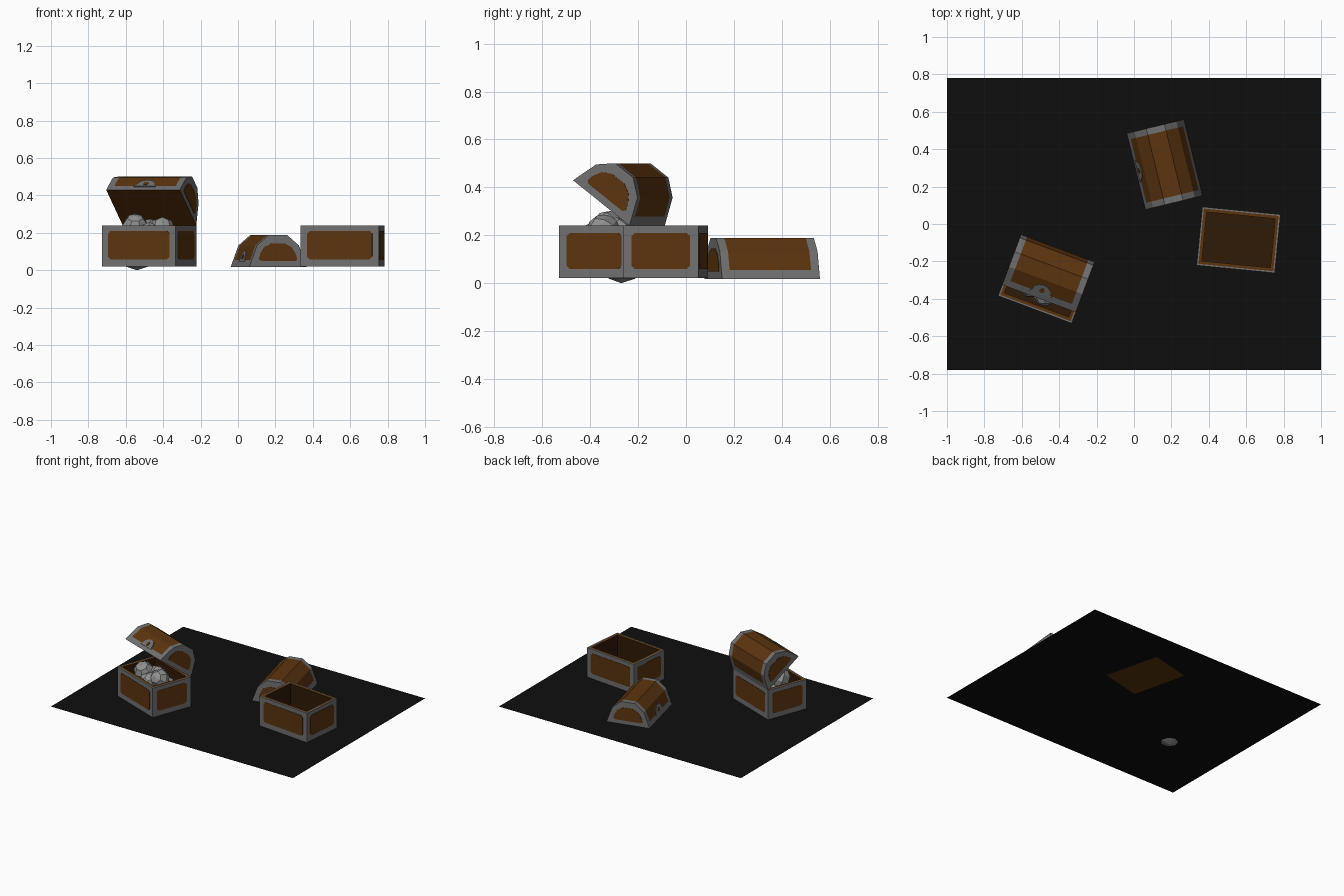
import bpy, bmesh, math
from mathutils import Matrix, Vector

if "Cube" in bpy.data.objects:
    bpy.data.objects.remove(bpy.data.objects["Cube"])


def material(name, rgb):
    m = bpy.data.materials.new(name)
    m.diffuse_color = (*rgb, 1)
    m.use_nodes = True
    m.node_tree.nodes["Principled BSDF"].inputs["Base Color"].default_value = m.diffuse_color
    return m


WOOD = material("brown_wood", (0.107, 0.035, 0.0045))
DARK = material("dark_wood", (0.030, 0.011, 0.002))
IRON = material("grey_iron", (0.165, 0.165, 0.165))
ROCK = material("pale_stone", (0.28, 0.28, 0.28))
FLOOR = material("black_ground", (0.0045, 0.0045, 0.0045))

W, D, H = 0.42, 0.315, 0.2195      # chest width, depth, base height
GROUND = 0.02
EDGE = 0.035                       # iron border width


def finish(name, bm, mats, mat):
    bmesh.ops.transform(bm, matrix=mat, verts=bm.verts)
    me = bpy.data.meshes.new(name)
    bm.to_mesh(me)
    bm.free()
    for m in mats:
        me.materials.append(m)
    ob = bpy.data.objects.new(name, me)
    bpy.context.collection.objects.link(ob)
    return ob


def plate(name, pts, mat, colour, thick=0.002):
    """Thin plate: 2D outline in local xy, raised along local z."""
    bm = bmesh.new()
    f = bm.faces.new([bm.verts.new((x, y, 0)) for x, y in pts])
    r = bmesh.ops.extrude_face_region(bm, geom=[f])
    bmesh.ops.translate(bm, vec=(0, 0, thick),
                        verts=[v for v in r["geom"] if isinstance(v, bmesh.types.BMVert)])
    bmesh.ops.recalc_face_normals(bm, faces=bm.faces)
    return finish(name, bm, [colour], mat)


def upright(origin, x_axis, up):
    """Matrix whose local xy lies on a wall, z pointing outwards."""
    x, y = Vector(x_axis).normalized(), Vector(up).normalized()
    m = Matrix((x, y, x.cross(y))).transposed().to_4x4()
    m.translation = Vector(origin)
    return m


def chamfered(hw, z0, z1, c=0.014):
    return [(-hw + c, z0), (hw - c, z0), (hw, z0 + c), (hw, z1 - c),
            (hw - c, z1), (-hw + c, z1), (-hw, z1 - c), (-hw, z0 + c)]


def chest_base(name, mat):
    # Open iron box with wooden rim and dark inside
    bm = bmesh.new()
    bmesh.ops.create_cube(bm, size=1, matrix=Matrix.Translation((0, 0, H / 2))
                          @ Matrix.Diagonal((W, D, H, 1)))
    top = max(bm.faces, key=lambda f: f.calc_center_median().z)
    bmesh.ops.inset_region(bm, faces=[top], thickness=0.013)
    r = bmesh.ops.inset_region(bm, faces=[top], thickness=0.024)
    for f in r["faces"]:
        f.material_index = 1
    old = set(bm.faces)
    r = bmesh.ops.extrude_face_region(bm, geom=[top])
    bmesh.ops.translate(bm, vec=(0, 0, -(H - 0.03)),
                        verts=[v for v in r["geom"] if isinstance(v, bmesh.types.BMVert)])
    for f in bm.faces:
        if f not in old:
            f.material_index = 2
    if top.is_valid and top.calc_center_median().z > H - 0.001:
        bm.faces.remove(top)
    bmesh.ops.recalc_face_normals(bm, faces=bm.faces)
    finish(name, bm, [IRON, WOOD, DARK], mat)
    # Wooden panels on the four walls
    for i, (half, dist) in enumerate([(W / 2, D / 2), (D / 2, W / 2)] * 2):
        wall = Matrix.Rotation(i * math.pi / 2, 4, "Z") @ upright((0, -dist, 0), (1, 0, 0), (0, 0, 1))
        plate(f"{name}_panel_{i}", chamfered(half - EDGE, 0.038, H - 0.03), mat @ wall, WOOD)


def chest_lid(name, mat):
    # Faceted barrel lid, wood between iron bands, flat wooden underside
    half = [(D / 2, 0), (0.144, 0.037), (0.115, 0.115), (0.05, 0.17)]
    prof = [(-y, z) for y, z in half] + half[::-1]
    xs = [-W / 2, -W / 2 + EDGE, W / 2 - EDGE, W / 2]
    bm = bmesh.new()
    rings = [[bm.verts.new((x, y, z)) for y, z in prof] for x in xs]
    n = len(prof)
    for i in range(3):
        for j in range(n):
            k = (j + 1) % n
            f = bm.faces.new([rings[i][j], rings[i][k], rings[i + 1][k], rings[i + 1][j]])
            wood = j == n - 1 or (i == 1 and 0 < j < n - 2)
            f.material_index = 1 if wood else 0
    bm.faces.new(rings[0])
    bm.faces.new(rings[3])
    bmesh.ops.recalc_face_normals(bm, faces=bm.faces)
    finish(name, bm, [IRON, WOOD], mat)
    # Half-round end panels
    arch = [(-0.095, 0.03), (0.095, 0.03), (0.105, 0.04), (0.098, 0.068), (0.075, 0.105),
            (0.035, 0.126), (-0.035, 0.126), (-0.075, 0.105), (-0.098, 0.068), (-0.105, 0.04)]
    for s in (1, -1):
        plate(f"{name}_end_panel", arch,
              mat @ upright((s * W / 2, 0, 0), (0, s, 0), (0, 0, 1)), WOOD)
    # Lock plate with keyhole on the front slope
    front = mat @ upright((0, -D / 2, 0), (1, 0, 0), (0, 0.042, 0.115))
    lock = [(0.062, 0.03)] + [(0.05 * math.cos(a), 0.05 + 0.042 * math.sin(a))
                              for a in [i * math.pi / 6 for i in range(7)]] + [(-0.062, 0.03)]
    plate(f"{name}_lock_plate", lock, front, IRON, 0.004)
    hole = [(0.015 * math.cos(i * math.pi / 4), 0.055 + 0.015 * math.sin(i * math.pi / 4))
            for i in range(8)]
    plate(f"{name}_keyhole", hole, front, WOOD, 0.006)


def placed(x, y, z, deg):
    return Matrix.Translation((x, y, z)) @ Matrix.Rotation(math.radians(deg), 4, "Z")


# Ground sheet
plate("ground_sheet", [(-1, -0.78), (1, -0.78), (1, 0.78), (-1, 0.78)],
      Matrix.Translation((0, 0, GROUND - 0.001)), FLOOR, 0.001)

# Full chest with its lid tipped open on the back edge
full = placed(-0.475, -0.31, GROUND + 0.0005, -20.5)
chest_base("full_chest", full)
hinge = (Matrix.Translation((0, D / 2, H)) @ Matrix.Rotation(math.radians(-37), 4, "X")
         @ Matrix.Translation((0, -D / 2, 0)))
chest_lid("open_lid", full @ hinge)

# Empty chest, and its lid lying on the ground
chest_base("empty_chest", placed(0.559, -0.085, GROUND + 0.0005, -5.6))
chest_lid("loose_lid", placed(0.164, 0.318, GROUND - 0.002, -76.3))

# Stones heaped in the full chest; the deepest one pokes through the ground
stones = [(-0.54, -0.27, 0.10, 0.10), (-0.55, -0.325, 0.23, 0.072), (-0.405, -0.345, 0.218, 0.07),
          (-0.475, -0.375, 0.195, 0.065), (-0.40, -0.30, 0.135, 0.085), (-0.47, -0.29, 0.205, 0.07)]
for i, (x, y, z, r) in enumerate(stones):
    bm = bmesh.new()
    bmesh.ops.create_uvsphere(bm, u_segments=7, v_segments=5, radius=r)
    turn = Matrix.Rotation(0.5 * i, 4, "X") @ Matrix.Rotation(0.9 * i, 4, "Z")
    finish(f"stone_{i}", bm, [ROCK], Matrix.Translation((x, y, z)) @ turn)
